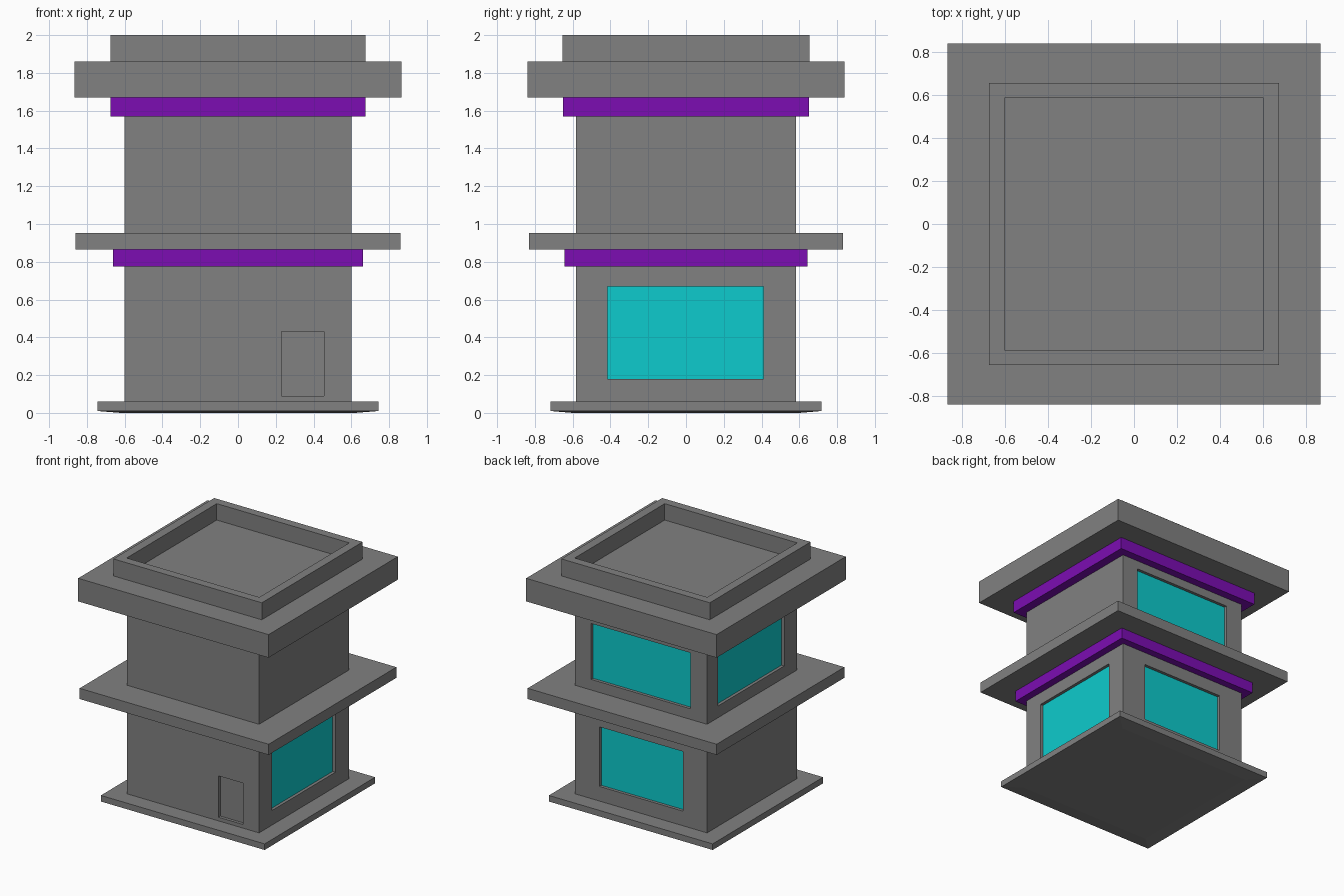
import bpy, bmesh
from mathutils import Vector

old = bpy.data.objects.get("Cube")
if old:
    bpy.data.objects.remove(old)


def make_material(name, rgb):
    mat = bpy.data.materials.new(name)
    mat.use_nodes = True
    mat.diffuse_color = (*rgb, 1)
    mat.node_tree.nodes["Principled BSDF"].inputs["Base Color"].default_value = (*rgb, 1)
    return mat


concrete = make_material("grey concrete", (0.22, 0.22, 0.22))
purple = make_material("purple trim", (0.2, 0.004, 0.45))
glass = make_material("cyan glass", (0.004, 0.6, 0.61))


def finish(name, bm, *mats):
    mesh = bpy.data.meshes.new(name)
    bmesh.ops.remove_doubles(bm, verts=bm.verts, dist=0.0001)
    bmesh.ops.recalc_face_normals(bm, faces=bm.faces)
    bm.to_mesh(mesh)
    bm.free()
    for mat in mats:
        mesh.materials.append(mat)
    obj = bpy.data.objects.new(name, mesh)
    bpy.context.collection.objects.link(obj)
    return obj


def loft(name, mat, rings):
    """Closed solid through rectangular rings given as (half x, half y, z)."""
    bm = bmesh.new()
    loops = [[bm.verts.new((sx * hx, sy * hy, z))
              for sx, sy in ((-1, -1), (1, -1), (1, 1), (-1, 1))] for hx, hy, z in rings]
    bm.faces.new(loops[0][::-1])
    for low, high in zip(loops, loops[1:]):
        for i in range(4):
            j = (i + 1) % 4
            bm.faces.new((low[i], low[j], high[j], high[i]))
    bm.faces.new(loops[-1])
    return finish(name, bm, mat)


def slab(name, mat, hx, hy, bottom, top):
    return loft(name, mat, [(hx, hy, bottom), (hx, hy, top)])


HX, HY, DEPTH = 0.6, 0.583, 0.025
# outward direction and direction along each wall
SIDES = {"front": ((0, -1, 0), (1, 0, 0)), "back": ((0, 1, 0), (1, 0, 0)),
         "left": ((1, 0, 0), (0, 1, 0)), "right": ((-1, 0, 0), (0, 1, 0))}


def storey(name, bottom, top, openings):
    """Four walls; each opening is (start, end, sill, head, material index)."""
    bm = bmesh.new()
    for side, (out, along) in SIDES.items():
        out, along = Vector(out), Vector(along)
        reach, half = (HY, HX) if out.y else (HX, HY)

        def ring(a, b, low, high, dist):
            return [bm.verts.new(out * dist + along * u + Vector((0, 0, z)))
                    for u, z in ((a, low), (b, low), (b, high), (a, high))]

        wall = ring(-half, half, bottom, top, reach)
        if side not in openings:
            bm.faces.new(wall)
            continue
        a, b, low, high, index = openings[side]
        edge = ring(a, b, low, high, reach)
        pane = ring(a, b, low, high, reach - DEPTH)
        # wall around the opening, then its reveals
        for outer, inner in ((wall, edge), (edge, pane)):
            for i in range(4):
                j = (i + 1) % 4
                bm.faces.new((outer[i], outer[j], inner[j], inner[i]))
        bm.faces.new(pane).material_index = index
    # floor and ceiling
    for z in (bottom, top):
        bm.faces.new([bm.verts.new((sx * HX, sy * HY, z))
                      for sx, sy in ((-1, -1), (1, -1), (1, 1), (-1, 1))])
    return finish(name, bm, concrete, glass)


# Ground floor
loft("base_slab", concrete, [(0.62, 0.6, 0), (0.745, 0.718, 0.01), (0.745, 0.718, 0.06)])
storey("ground_floor", 0.05, 0.8, {
    "front": (0.23, 0.455, 0.09, 0.43, 0),
    "left": (-0.415, 0.41, 0.18, 0.67, 1),
    "back": (-0.38, 0.38, 0.18, 0.67, 1)})
slab("lower_trim", purple, 0.663, 0.643, 0.775, 0.865)
slab("lower_canopy", concrete, 0.86, 0.83, 0.865, 0.953)

# Upper floor
storey("upper_floor", 0.94, 1.6, {
    "back": (-0.45, 0.455, 1.04, 1.5, 1),
    "right": (-0.42, 0.44, 1.05, 1.5, 1)})
slab("upper_trim", purple, 0.675, 0.65, 1.57, 1.67)
slab("roof_slab", concrete, 0.866, 0.84, 1.67, 1.86)

# Parapet with a sunken roof deck
loft("parapet", concrete, [(0.675, 0.655, 1.85), (0.675, 0.655, 2),
                           (0.603, 0.585, 2), (0.603, 0.585, 1.865)])
